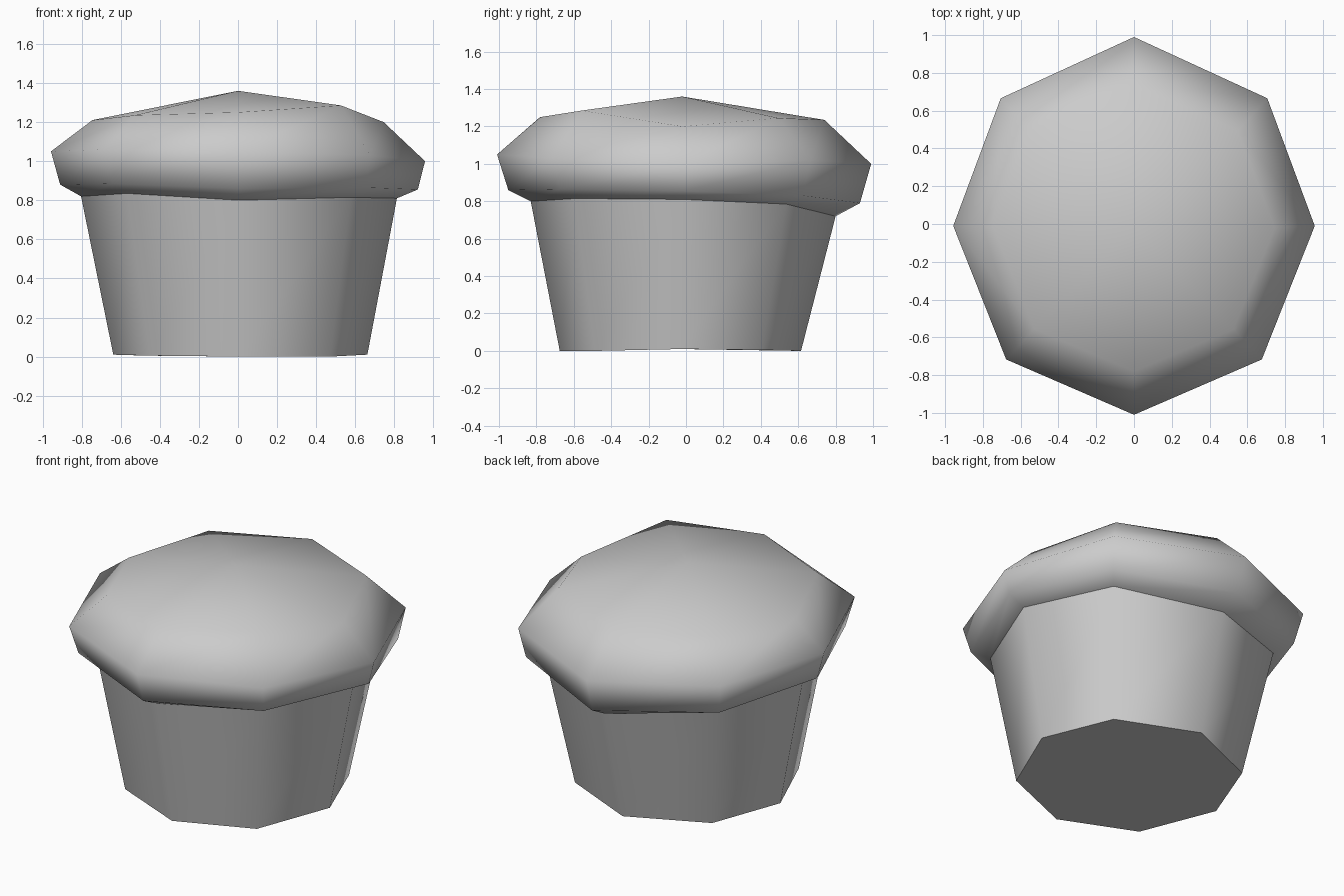
import bpy
import math

default_cube = bpy.data.objects.get("Cube")
if default_cube:
    bpy.data.objects.remove(default_cube, do_unlink=True)

SIDES = 8

grey = bpy.data.materials.new("plain_grey")
grey.use_nodes = True
colour = (0.6, 0.6, 0.6, 1)
grey.diffuse_color = colour
grey.node_tree.nodes["Principled BSDF"].inputs["Base Color"].default_value = colour


def ring(centre, radius, heights):
    """Uneven octagon, starting at the left side and running through the back."""
    points = []
    for i, height in enumerate(heights):
        angle = i * math.tau / SIDES
        # the two back corners lean slightly outwards
        if i == 1:
            angle -= math.radians(2.5)
        elif i == 3:
            angle += math.radians(2.5)
        points.append((centre[0] + radius[0] * math.cos(angle),
                       centre[1] + radius[1] * math.sin(angle), height))
    return points


def loft(name, rings, apex=None, capped=False):
    """Skin stacked rings from bottom to top, with an optional peak or floor."""
    verts = [point for loop in rings for point in loop]
    faces = []
    for level in range(len(rings) - 1):
        low, high = level * SIDES, (level + 1) * SIDES
        for i in range(SIDES):
            j = (i + 1) % SIDES
            faces.append((low + i, low + j, high + j, high + i))
    if apex:
        top = len(verts) - SIDES
        verts.append(apex)
        for i in range(SIDES):
            faces.append((top + i, top + (i + 1) % SIDES, len(verts) - 1))
    if capped:
        faces.append(tuple(reversed(range(SIDES))))
    mesh = bpy.data.meshes.new(name)
    mesh.from_pydata(verts, [], faces)
    mesh.materials.append(grey)
    obj = bpy.data.objects.new(name, mesh)
    bpy.context.collection.objects.link(obj)
    bpy.ops.object.select_all(action="DESELECT")
    obj.select_set(True)
    bpy.context.view_layer.objects.active = obj
    bpy.ops.object.shade_smooth_by_angle(angle=math.radians(70))
    return obj


# Rings shared by the two parts
base = ring((0.012, -0.03), (0.65, 0.645),
            (0.01, 0.005, 0, 0.005, 0.01, 0.005, 0, 0))
rim = ring((0.005, -0.015), (0.808, 0.815),
           (0.81, 0.785, 0.72, 0.785, 0.82, 0.835, 0.80, 0.815))
lower_bulge = ring((0.005, -0.01), (0.915, 0.94),
                   (0.855, 0.83, 0.79, 0.84, 0.88, 0.885, 0.86, 0.865))
widest = ring((0, -0.01), (0.957, 1.0),
              (1.0, 1.02, 1.0, 1.03, 1.05, 1.06, 1.05, 1.03))
shoulder = ring((0, -0.02), (0.745, 0.76),
                (1.20, 1.245, 1.235, 1.235, 1.21, 1.235, 1.25, 1.285))

# Tapered cup with a flat floor
loft("cup", [base, rim], capped=True)

# Bulging domed top
loft("muffin_top", [rim, lower_bulge, widest, shoulder], apex=(0, -0.02, 1.36))
